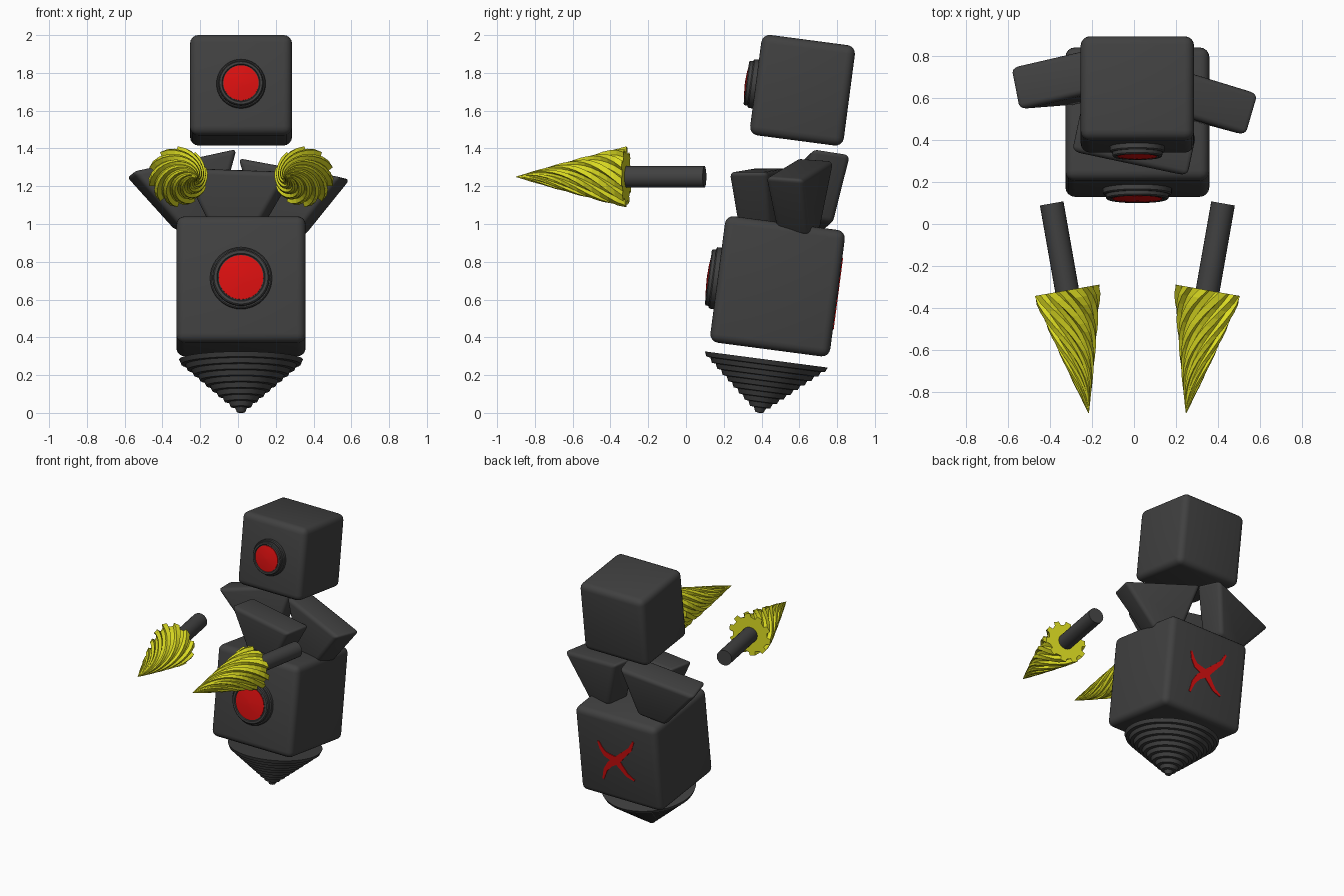
import bpy, bmesh, math
from mathutils import Matrix, Vector

if "Cube" in bpy.data.objects:
    bpy.data.objects.remove(bpy.data.objects["Cube"])

CX = 0.016                      # symmetry plane of the figure
TILT = math.radians(-7.5)       # whole body leans back


def material(name, rgb):
    m = bpy.data.materials.new(name)
    m.diffuse_color = (*rgb, 1)
    m.use_nodes = True
    m.node_tree.nodes["Principled BSDF"].inputs["Base Color"].default_value = m.diffuse_color
    return m


GREY = material("dark_grey", (0.052, 0.052, 0.052))
RED = material("red", (0.70, 0.005, 0.005))
YELLOW = material("yellow", (0.71, 0.71, 0.016))


def finish(name, bm, mat, matrix, smooth=None, mirror=False):
    bm.transform(matrix)
    if mirror:
        bm.transform(Matrix.Diagonal((-1, 1, 1, 1)))
    bm.transform(Matrix.Translation((CX, 0, 0)))
    bmesh.ops.recalc_face_normals(bm, faces=bm.faces)
    me = bpy.data.meshes.new(name)
    bm.to_mesh(me)
    bm.free()
    me.materials.append(mat)
    ob = bpy.data.objects.new(name, me)
    bpy.context.collection.objects.link(ob)
    if smooth:
        bpy.ops.object.select_all(action='DESELECT')
        ob.select_set(True)
        bpy.context.view_layer.objects.active = ob
        bpy.ops.object.shade_smooth_by_angle(angle=math.radians(smooth))
    return ob


def block(size, bottom=(1, 1), bevel=0.045):
    """Rounded box; bottom scales the lower face in x and y."""
    bm = bmesh.new()
    bmesh.ops.create_cube(bm, size=1)
    for v in bm.verts:
        k = bottom if v.co.z < 0 else (1, 1)
        v.co = Vector((v.co.x * size[0] * k[0], v.co.y * size[1] * k[1], v.co.z * size[2]))
    bmesh.ops.bevel(bm, geom=bm.edges[:], offset=bevel, segments=4, profile=0.5, affect='EDGES')
    return bm


def loft(rings):
    """Skin equal-length rings of points and cap both ends."""
    bm = bmesh.new()
    vs = [[bm.verts.new(p) for p in r] for r in rings]
    n = len(vs[0])
    for a, b in zip(vs, vs[1:]):
        for i in range(n):
            bm.faces.new((a[i], a[(i + 1) % n], b[(i + 1) % n], b[i]))
    bm.faces.new(vs[0][::-1])
    bm.faces.new(vs[-1])
    return bm


def lathe(profile, n=40):
    return loft([[(max(r, 0.0008) * math.cos(2 * math.pi * i / n),
                   max(r, 0.0008) * math.sin(2 * math.pi * i / n), h) for i in range(n)]
                 for r, h in profile])


def place(y, z):
    return Matrix.Translation((0, y, z)) @ Matrix.Rotation(TILT, 4, 'X')


# Head and body blocks
HEAD, BODY = place(0.617, 1.708), place(0.485, 0.67)
finish("head", block((0.54, 0.50, 0.536)), GREY, HEAD, 40)
finish("body", block((0.685, 0.64, 0.675)), GREY, BODY, 40)

# Round lenses on the front of head and body
for name, frame, depth, r in (("head_lens", HEAD, 0.25, 0.130), ("body_lens", BODY, 0.32, 0.164)):
    m = frame @ Matrix.Translation((0, -depth, 0)) @ Matrix.Rotation(math.pi / 2, 4, 'X')
    ring = [(r, -0.02), (r, 0.022), (r * .96, 0.028), (r * .92, 0.028), (r * .91, 0.044),
            (r * .87, 0.05), (r * .78, 0.05), (r * .75, 0.044)]
    finish(name + "_rim", lathe(ring), GREY, m, 30)
    finish(name + "_red", lathe([(r * .72, 0.035), (r * .72, 0.049), (r * .4, 0.055), (0, 0.058)]),
           RED, m, 30)

# Curved red cross on the back of the body
bm = bmesh.new()
for pts in ([(0, 0), (.092, .03), (.122, .07), (.143, .122)],
            [(0, 0), (-.06, .06), (-.126, .125), (-.16, .195)],
            [(0, 0), (.06, -.045), (.10, -.10), (.126, -.18)],
            [(0, 0), (-.04, -.045), (-.084, -.095), (-.143, -.122)]):
    pts = [Vector(p) for p in pts]
    sides = []
    for i, p in enumerate(pts):
        d = (pts[min(i + 1, 3)] - pts[max(i - 1, 0)]).normalized()
        w = (0.028, 0.021, 0.015, 0.007)[i]
        nrm = Vector((-d.y, d.x)) * w
        sides.append((p + nrm, p - nrm))
    quads = [[bm.verts.new((q.x, y, q.y)) for q, y in
              ((a, .315), (b, .315), (b, .324), (a, .324))] for a, b in sides]
    for q0, q1 in zip(quads, quads[1:]):
        for k in range(4):
            bm.faces.new((q0[k], q0[(k + 1) % 4], q1[(k + 1) % 4], q1[k]))
    bm.faces.new(quads[0])
    bm.faces.new(quads[-1])
finish("back_cross", bm, RED, BODY @ Matrix.Translation((0.01, 0, -0.005)))

# Stepped point under the body
R, H, N = 0.328, 0.285, 10
prof = [(0, H)]
for i in range(N, 0, -1):
    prof += [(R * i / N, H * i / N), (R * (i - 0.35) / N, H * (i - 0.9) / N)]
prof.append((0, 0))
finish("base_point", lathe(prof, 48), GREY, place(0.388, 0.0), 25)

# Three tapered neck wedges: centre, yaw, roll, lean (degrees)
for name, c, yaw, roll, lean in (
        ("front_wedge", (-0.02, 0.39, 1.115), -12, 2, 0),
        ("left_wedge", (-0.275, 0.69, 1.16), 13, -12, -9),
        ("right_wedge", (0.25, 0.60, 1.125), -17, 10, -4)):
    m = Matrix.Translation(c)
    for ang, ax in ((yaw, 'Z'), (roll, 'Y'), (lean, 'X')):
        m = m @ Matrix.Rotation(math.radians(ang), 4, ax)
    finish(name, block((0.58, 0.21, 0.34), (0.36, 0.85), 0.028), GREY, m, 40)

# Arms: a round shaft with a twisted, fluted drill
START, TIP = Vector((0.408, 0.098, 1.25)), Vector((0.232, -0.90, 1.25))
AXIS = TIP - START
ROT = AXIS.to_track_quat('Z', 'Y').to_matrix().to_4x4()
BASE, LEN, TEETH, STEPS = 0.42, AXIS.length - 0.42, 10, 14
TOOTH = ((0, 0.80), (0.40, 0.84), (0.50, 1.0), (0.92, 0.97))
for side, flip in (("right", False), ("left", True)):
    m = Matrix.Translation(START) @ ROT
    finish(side + "_shaft", lathe([(0.057, 0), (0.057, BASE + 0.02)], 24), GREY, m, 40, flip)
    rings = []
    for s in range(STEPS + 1):
        t = s / STEPS
        r = 0.166 * max(1 - t, 0.006) ** 0.93 * (0.97 if s == 0 else 1)
        twist = math.radians(170) * t
        ring = []
        for k in range(TEETH):
            for f, q in TOOTH:
                a = 2 * math.pi * (k + f) / TEETH + twist
                ring.append((r * q * math.cos(a), r * q * math.sin(a), BASE + LEN * t))
        rings.append(ring)
    finish(side + "_drill", loft(rings), YELLOW, m, None, flip)
